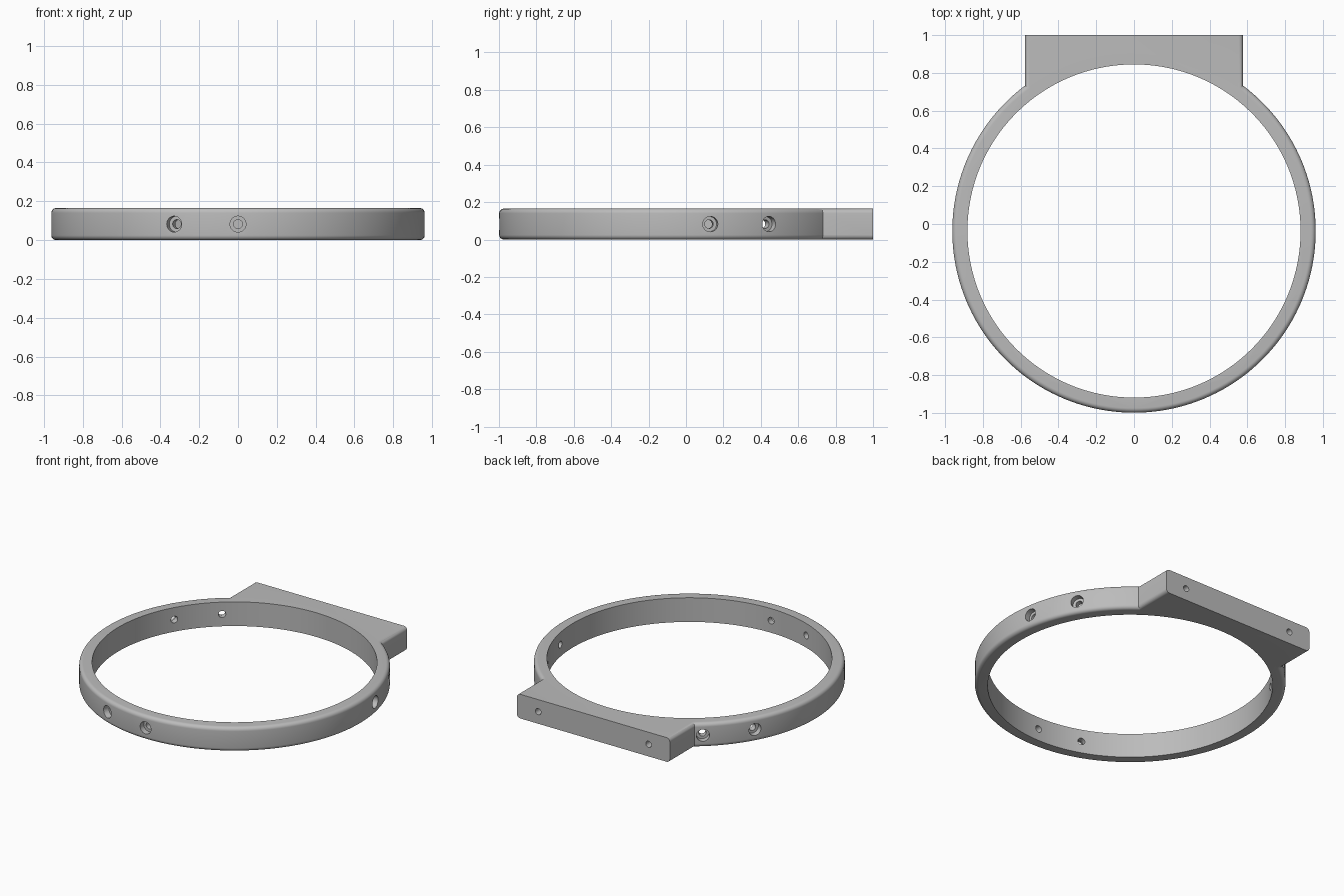
import bpy, bmesh
from math import pi, cos, sin, radians
from mathutils import Matrix, Vector

if "Cube" in bpy.data.objects:
    bpy.data.objects.remove(bpy.data.objects["Cube"])

H = 0.165                 # height
R_OUT, R_IN = 0.962, 0.882
CY = -0.037               # ring centre on y
FILLET = 0.025

grey = bpy.data.materials.new("plain grey")
grey.use_nodes = True
colour = (0.5, 0.5, 0.5, 1)
grey.diffuse_color = colour
grey.node_tree.nodes["Principled BSDF"].inputs["Base Color"].default_value = colour


def finish(name, bm, matrix=Matrix()):
    bmesh.ops.recalc_face_normals(bm, faces=bm.faces)
    mesh = bpy.data.meshes.new(name)
    bm.to_mesh(mesh)
    bm.free()
    mesh.transform(matrix)
    mesh.materials.append(grey)
    obj = bpy.data.objects.new(name, mesh)
    bpy.context.collection.objects.link(obj)
    return obj


def lathe(name, profile, segments, matrix):
    """Solid turned about z from (radius, height) points, capped at both ends."""
    bm = bmesh.new()
    rings = [[bm.verts.new((r * cos(2 * pi * i / segments), r * sin(2 * pi * i / segments), z))
              for i in range(segments)] for r, z in profile]
    for low, high in zip(rings, rings[1:]):
        for i in range(segments):
            j = (i + 1) % segments
            bm.faces.new((low[i], low[j], high[j], high[i]))
    bm.faces.new(rings[0])
    bm.faces.new(rings[-1])
    return finish(name, bm, matrix)


def boolean(target, tool, operation):
    mod = target.modifiers.new(operation.lower(), 'BOOLEAN')
    mod.object, mod.operation, mod.solver = tool, operation, 'EXACT'
    bpy.context.view_layer.objects.active = target
    bpy.ops.object.modifier_apply(modifier=mod.name)
    bpy.data.objects.remove(tool)


# Ring body: disc with rounded outer rim
centre = Matrix.Translation((0, CY, 0))
arc = [radians(a) for a in range(0, 91, 15)]
rim = [(R_OUT - FILLET + FILLET * sin(a), FILLET - FILLET * cos(a)) for a in arc]
rim += [(r, H - z) for r, z in reversed(rim)]
ring = lathe("mounting_ring", rim, 160, centre)

# Mounting block with rounded long side edges
bm = bmesh.new()
bmesh.ops.create_cube(bm, size=1)
bmesh.ops.transform(bm, matrix=Matrix.Translation((0, 0.6, H / 2)) @ Matrix.Diagonal((1.156, 0.8, H, 1)),
                    verts=bm.verts)
long_edges = [e for e in bm.edges if abs(e.verts[0].co.y - e.verts[1].co.y) > 0.5]
bmesh.ops.bevel(bm, geom=long_edges, offset=FILLET, segments=6, profile=0.5, affect='EDGES')
boolean(ring, finish("mounting_block", bm), 'UNION')

# Central bore
boolean(ring, lathe("bore_cutter", [(R_IN, -0.1), (R_IN, H + 0.1)], 160, centre), 'DIFFERENCE')

# Counterbored radial screw holes: three pairs
step = [(0.023, R_IN - 0.05), (0.023, R_OUT - 0.04), (0.041, R_OUT - 0.04), (0.041, R_OUT + 0.05)]
for pair in (10, 130, 250):
    for angle in (pair, pair + 20):
        a = radians(angle)
        aim = Vector((cos(a), sin(a), 0)).to_track_quat('Z', 'Y').to_matrix().to_4x4()
        boolean(ring, lathe("screw_cutter", step, 32, Matrix.Translation((0, CY, H / 2)) @ aim), 'DIFFERENCE')

# Blind holes in the back of the block
for side in (-1, 1):
    place = Matrix.Translation((side * 0.417, 1, H / 2)) @ Matrix.Rotation(pi / 2, 4, 'X')
    boolean(ring, lathe("blind_cutter", [(0.021, -0.05), (0.021, 0.16)], 32, place), 'DIFFERENCE')

# Smooth curved walls, crisp edges
bpy.ops.object.select_all(action='DESELECT')
ring.select_set(True)
bpy.context.view_layer.objects.active = ring
bpy.ops.object.shade_smooth_by_angle(angle=radians(30))
